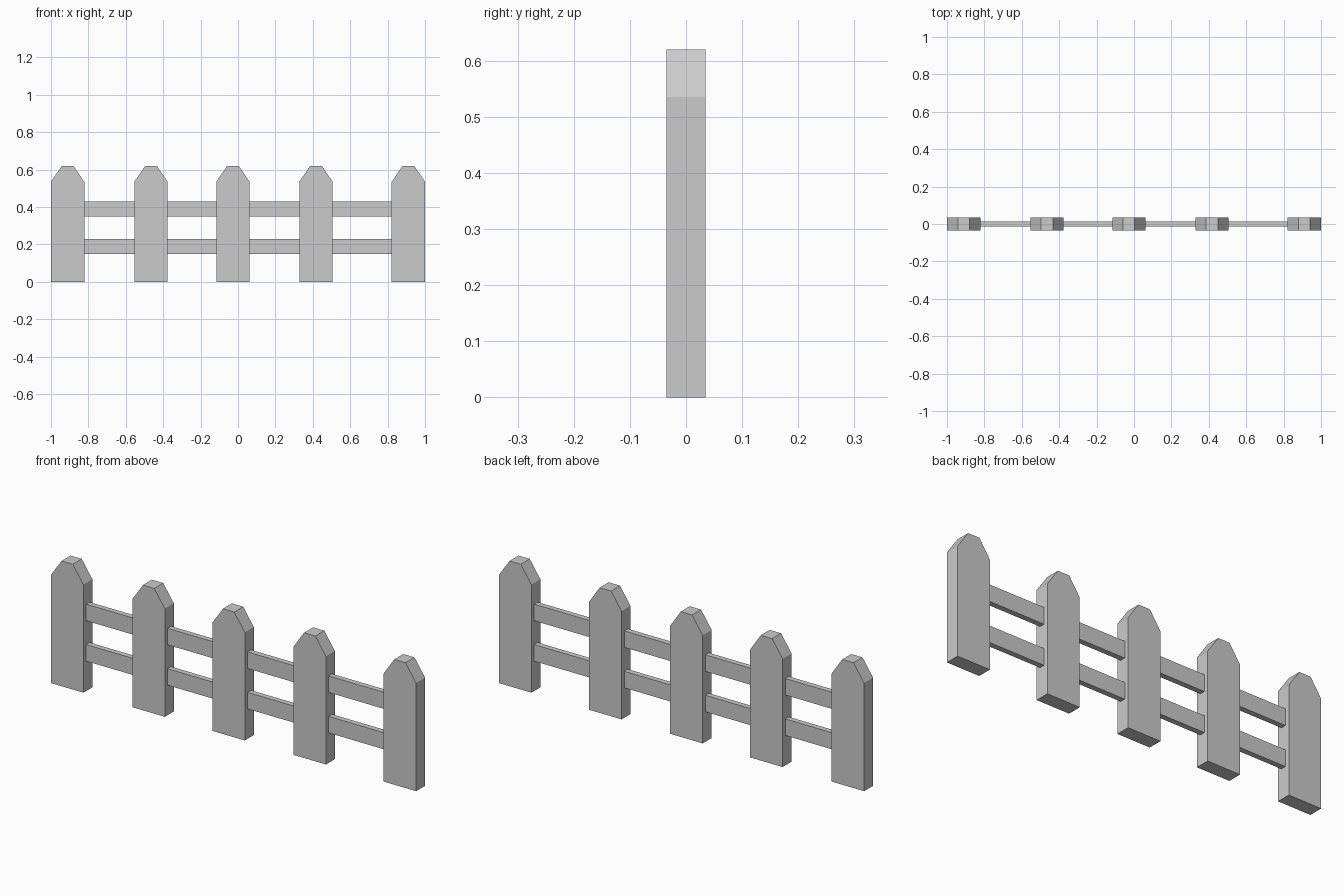
import bpy
import bmesh

if "Cube" in bpy.data.objects:
    bpy.data.objects.remove(bpy.data.objects["Cube"])

PICKET_X = [-0.911, -0.465, -0.027, 0.417, 0.911]
HALF_W = 0.089


def extrude_profile(name, points, depth):
    """Extrude a front (x, z) outline symmetrically about y = 0."""
    bm = bmesh.new()
    face = bm.faces.new([bm.verts.new((x, -depth / 2, z)) for x, z in points])
    new = bmesh.ops.extrude_face_region(bm, geom=[face])["geom"]
    verts = [g for g in new if isinstance(g, bmesh.types.BMVert)]
    bmesh.ops.translate(bm, verts=verts, vec=(0, depth, 0))
    bmesh.ops.recalc_face_normals(bm, faces=bm.faces)
    mesh = bpy.data.meshes.new(name)
    bm.to_mesh(mesh)
    bm.free()
    obj = bpy.data.objects.new(name, mesh)
    bpy.context.collection.objects.link(obj)
    return obj


# Pickets with clipped pointed tops
half = [(HALF_W, 0), (HALF_W, 0.535), (0.031, 0.62)]
outline = half + [(-x, z) for x, z in reversed(half)]
for i, x in enumerate(PICKET_X, 1):
    extrude_profile(f"picket_{i}", outline, 0.07).location.x = x

# Rails spanning each gap between neighbouring pickets
for label, z0, z1 in (("lower", 0.148, 0.23), ("upper", 0.348, 0.43)):
    for i, (a, b) in enumerate(zip(PICKET_X, PICKET_X[1:]), 1):
        x0, x1 = a + HALF_W, b - HALF_W
        extrude_profile(f"{label}_rail_{i}",
                        [(x0, z0), (x1, z0), (x1, z1), (x0, z1)], 0.027)
